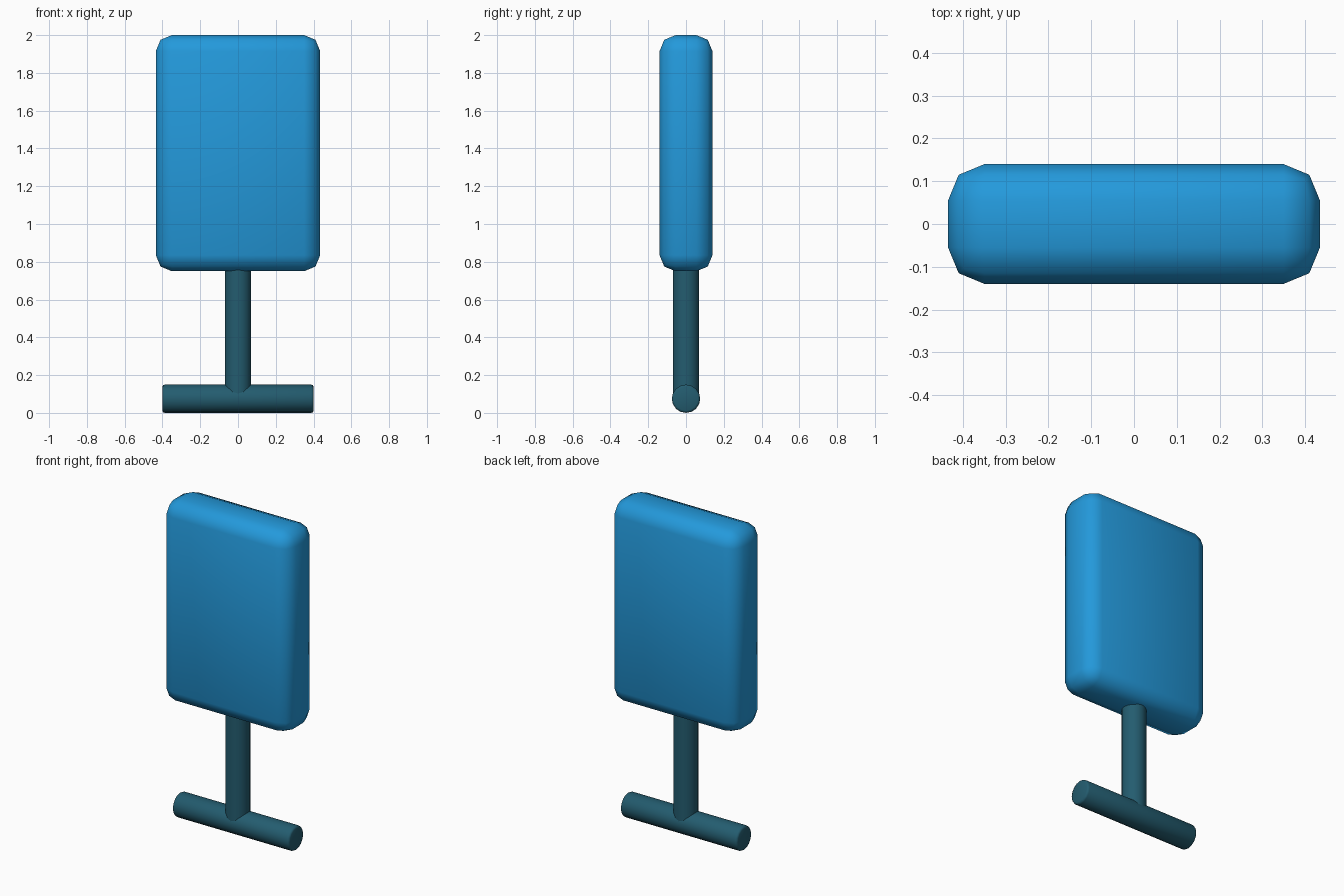
import bpy, math

if "Cube" in bpy.data.objects:
    bpy.data.objects.remove(bpy.data.objects["Cube"])


def material(name, rgb):
    m = bpy.data.materials.new(name)
    m.diffuse_color = (*rgb, 1)
    m.use_nodes = True
    m.node_tree.nodes["Principled BSDF"].inputs["Base Color"].default_value = m.diffuse_color
    return m


blue = material("bright blue", (0.017, 0.319, 0.708))
teal = material("dark teal", (0.017, 0.107, 0.159))


def finish(name, mat, bevel, segments, angle):
    ob = bpy.context.object
    ob.name = name
    ob.data.materials.append(mat)
    bpy.ops.object.transform_apply(location=False, rotation=True, scale=True)
    if bevel:
        b = ob.modifiers.new("rounding", 'BEVEL')
        b.width, b.segments = bevel, segments
        b.limit_method, b.angle_limit = 'ANGLE', math.radians(50)
        bpy.ops.object.modifier_apply(modifier=b.name)
    bpy.ops.object.shade_smooth_by_angle(angle=math.radians(angle))


# rounded upright panel
bpy.ops.mesh.primitive_cube_add(size=1, location=(0, 0, 1.375))
bpy.context.object.scale = (0.87, 0.28, 1.25)
finish("panel", blue, 0.085, 2, 60)

# post between foot bar and panel
bpy.ops.mesh.primitive_cylinder_add(vertices=16, radius=0.07, depth=0.72, location=(0, 0, 0.44))
finish("post", teal, 0, 0, 40)

# horizontal foot bar along x
bpy.ops.mesh.primitive_cylinder_add(vertices=16, radius=0.075, depth=0.8,
                                    location=(0, 0, 0.075), rotation=(0, math.pi / 2, 0))
finish("foot_bar", teal, 0.012, 2, 60)
